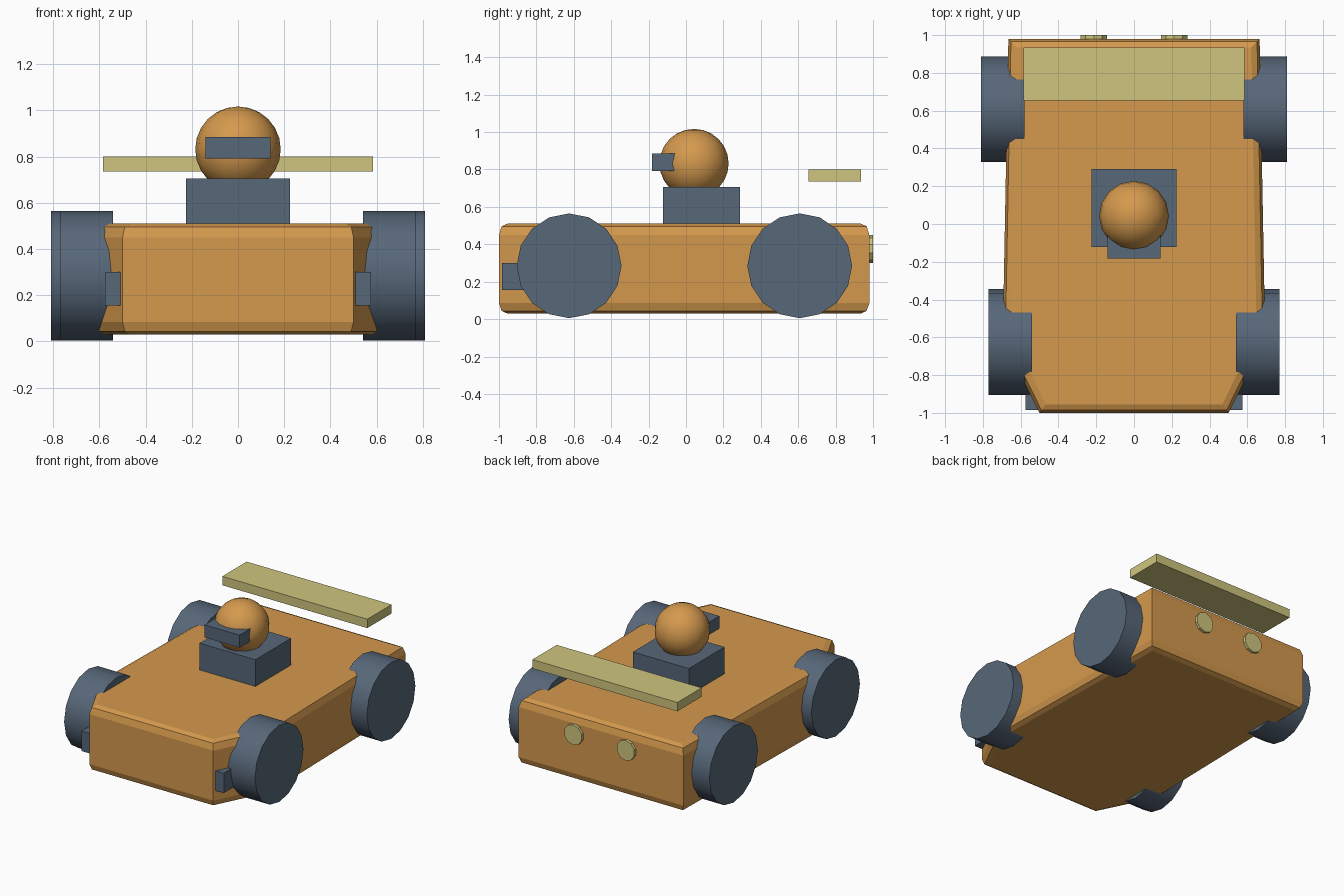
import bpy
import bmesh
from math import radians
from mathutils import Matrix, Vector

cube = bpy.data.objects.get("Cube")
if cube:
    bpy.data.objects.remove(cube, do_unlink=True)


def make_material(name, rgb):
    mat = bpy.data.materials.new(name)
    mat.use_nodes = True
    mat.diffuse_color = (*rgb, 1)
    mat.node_tree.nodes["Principled BSDF"].inputs["Base Color"].default_value = (*rgb, 1)
    return mat


orange = make_material("orange", (0.66, 0.32, 0.075))
slate = make_material("slate", (0.095, 0.135, 0.19))
khaki = make_material("khaki", (0.62, 0.56, 0.21))


def finish(name, bm, mat, smooth=False):
    bmesh.ops.recalc_face_normals(bm, faces=bm.faces)
    mesh = bpy.data.meshes.new(name)
    bm.to_mesh(mesh)
    bm.free()
    mesh.materials.append(mat)
    obj = bpy.data.objects.new(name, mesh)
    bpy.context.collection.objects.link(obj)
    if smooth:
        bpy.ops.object.select_all(action="DESELECT")
        obj.select_set(True)
        bpy.context.view_layer.objects.active = obj
        bpy.ops.object.shade_smooth_by_angle(angle=radians(35))
    return obj


def box(name, low, high, mat):
    low, high = Vector(low), Vector(high)
    bm = bmesh.new()
    bmesh.ops.create_cube(bm, size=1, matrix=Matrix.Translation((low + high) / 2)
                          @ Matrix.Diagonal((*(high - low), 1)))
    return finish(name, bm, mat)


def cylinder(name, center, radius, depth, sides, axis, mat):
    turn = Matrix.Rotation(radians(90), 4, "Y" if axis == "X" else "X")
    bm = bmesh.new()
    bmesh.ops.create_cone(bm, cap_ends=True, segments=sides, radius1=radius, radius2=radius,
                          depth=depth, matrix=Matrix.Translation(center) @ turn)
    return finish(name, bm, mat, smooth=True)


# Body: tapered outline, stacked in rings that round off the top and bottom rims
half_outline = [(0.5, -0.99), (0.695, -0.6), (0.665, 0.99)]
outline = half_outline + [(-x, y) for x, y in reversed(half_outline)]
rings = [(0.03, 0.045), (0.044, 0.014), (0.085, 0), (0.45, 0), (0.496, 0.014), (0.51, 0.045)]
bm = bmesh.new()
loops = []
for z, inset in rings:
    sx, sy = 1 - inset / 0.69, 1 - inset / 0.99
    loops.append([bm.verts.new((x * sx, y * sy - 0.01, z)) for x, y in outline])
for lower, upper in zip(loops, loops[1:]):
    for i in range(len(outline)):
        j = (i + 1) % len(outline)
        bm.faces.new((lower[i], lower[j], upper[j], upper[i]))
bm.faces.new(loops[0])
bm.faces.new(loops[-1])
finish("body", bm, orange)

# Wheels, front lamps and tail lamps on both sides
for side, s in (("left", 1), ("right", -1)):
    cylinder(f"front_wheel_{side}", (s * 0.655, -0.625, 0.285), 0.28, 0.23, 16, "X", slate)
    cylinder(f"rear_wheel_{side}", (s * 0.695, 0.608, 0.285), 0.28, 0.23, 16, "X", slate)
    x1, x2 = sorted((s * 0.507, s * 0.575))
    box(f"front_lamp_{side}", (x1, -0.985, 0.155), (x2, -0.85, 0.3), slate)
    cylinder(f"tail_lamp_{side}", (s * 0.212, 0.98, 0.375), 0.074, 0.04, 10, "Y", khaki)

# Driver: torso block, round head and visor
box("driver_torso", (-0.226, -0.122, 0.5), (0.226, 0.29, 0.705), slate)
bm = bmesh.new()
bmesh.ops.create_uvsphere(bm, u_segments=16, v_segments=12, radius=0.185,
                          matrix=Matrix.Translation((0, 0.043, 0.832)))
finish("driver_head", bm, orange, smooth=True)
box("driver_visor", (-0.141, -0.183, 0.793), (0.141, -0.04, 0.885), slate)

# Rear wing
box("rear_wing", (-0.585, 0.655, 0.735), (0.585, 0.935, 0.8), khaki)
